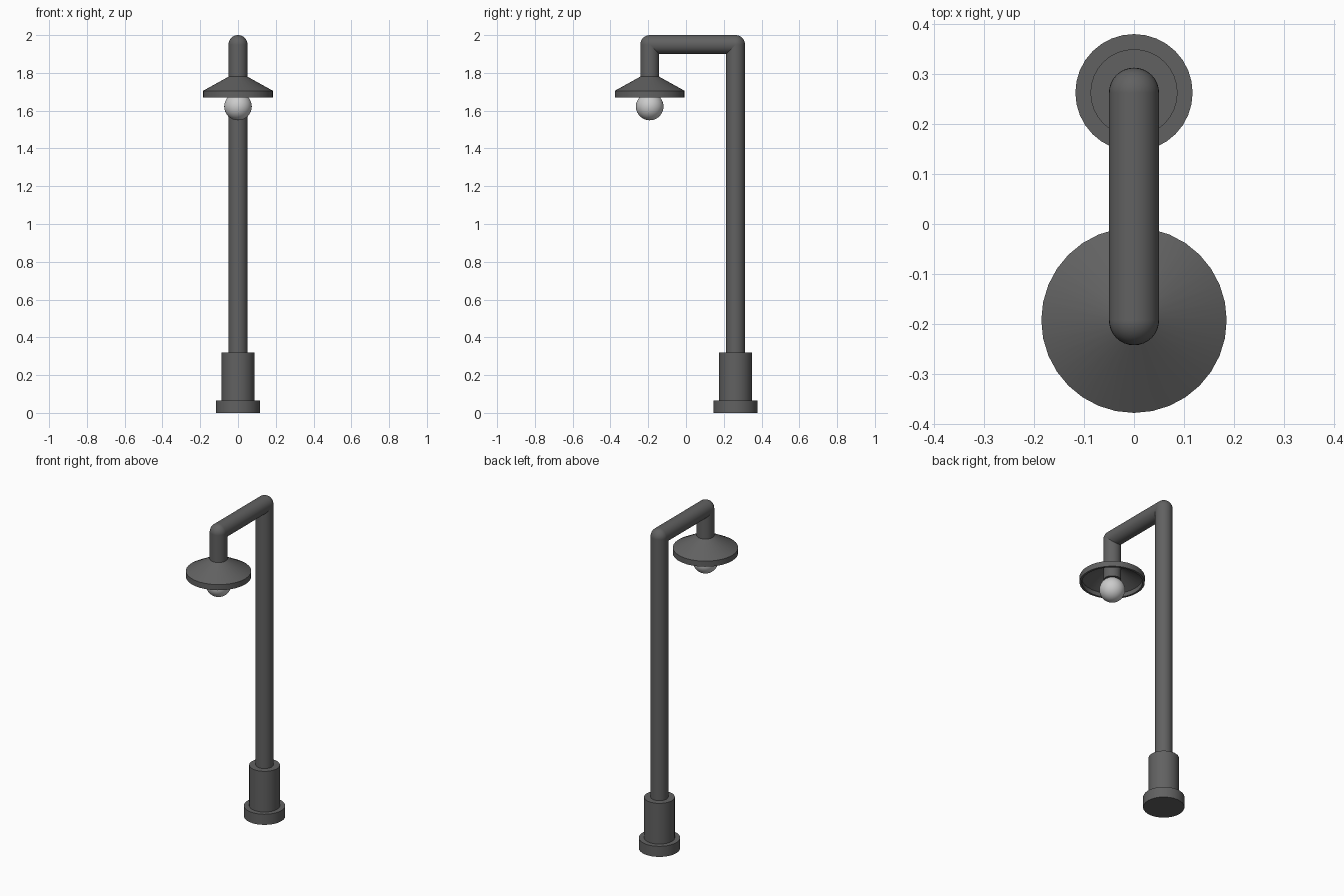
import bpy, math
from mathutils import Vector

if "Cube" in bpy.data.objects:
    bpy.data.objects.remove(bpy.data.objects["Cube"])

POLE_Y, LAMP_Y, R, TOP = 0.262, -0.192, 0.05, 1.95


def material(name, value):
    m = bpy.data.materials.new(name)
    m.diffuse_color = (value, value, value, 1)
    m.use_nodes = True
    m.node_tree.nodes["Principled BSDF"].inputs["Base Color"].default_value = m.diffuse_color
    return m


metal = material("dark_metal", 0.12)
glass = material("bulb_glass", 0.55)


def finish(obj, name, mat):
    obj.name = name
    obj.data.materials.append(mat)
    bpy.ops.object.shade_smooth_by_angle(angle=math.radians(30))
    return obj


def tube(name, a, b, r):
    a, b = Vector(a), Vector(b)
    d = b - a
    bpy.ops.mesh.primitive_cylinder_add(
        vertices=32, radius=r, depth=d.length, location=(a + b) / 2,
        rotation=d.to_track_quat('Z', 'Y').to_euler())
    return finish(bpy.context.object, name, metal)


def ball(name, loc, r, mat):
    bpy.ops.mesh.primitive_uv_sphere_add(segments=32, ring_count=16, radius=r, location=loc)
    return finish(bpy.context.object, name, mat)


def lathe(name, profile, y, n=32):
    # Revolve a closed (radius, z) profile around a vertical axis
    k = len(profile)
    verts = [(r * math.cos(2 * math.pi * i / n), r * math.sin(2 * math.pi * i / n), z)
             for i in range(n) for r, z in profile]
    faces = [(i * k + j, (i + 1) % n * k + j, (i + 1) % n * k + (j + 1) % k, i * k + (j + 1) % k)
             for i in range(n) for j in range(k)]
    mesh = bpy.data.meshes.new(name)
    mesh.from_pydata(verts, [], faces)
    obj = bpy.data.objects.new(name, mesh)
    obj.location.y = y
    bpy.context.collection.objects.link(obj)
    bpy.ops.object.select_all(action='DESELECT')
    obj.select_set(True)
    bpy.context.view_layer.objects.active = obj
    return finish(obj, name, metal)


# Stepped base
tube("base_foot", (0, POLE_Y, 0), (0, POLE_Y, 0.066), 0.117)
tube("base_sleeve", (0, POLE_Y, 0.066), (0, POLE_Y, 0.32), 0.087)

# Pole, arm and drop pipe with rounded elbows
tube("pole", (0, POLE_Y, 0.32), (0, POLE_Y, TOP), R)
tube("arm", (0, POLE_Y, TOP), (0, LAMP_Y, TOP), R)
tube("drop_pipe", (0, LAMP_Y, 1.685), (0, LAMP_Y, TOP), R)
ball("pole_elbow", (0, POLE_Y, TOP), R, metal)
ball("lamp_elbow", (0, LAMP_Y, TOP), R, metal)

# Hollow conical shade: outer cone, rim, inner cone (profile runs upward outside)
lathe("shade", [(0.172, 1.67), (0.185, 1.67), (0.185, 1.705), (0.05, 1.78),
                (0.048, 1.765), (0.172, 1.697)], LAMP_Y)

# Bulb
ball("bulb", (0, LAMP_Y, 1.622), 0.073, glass)
